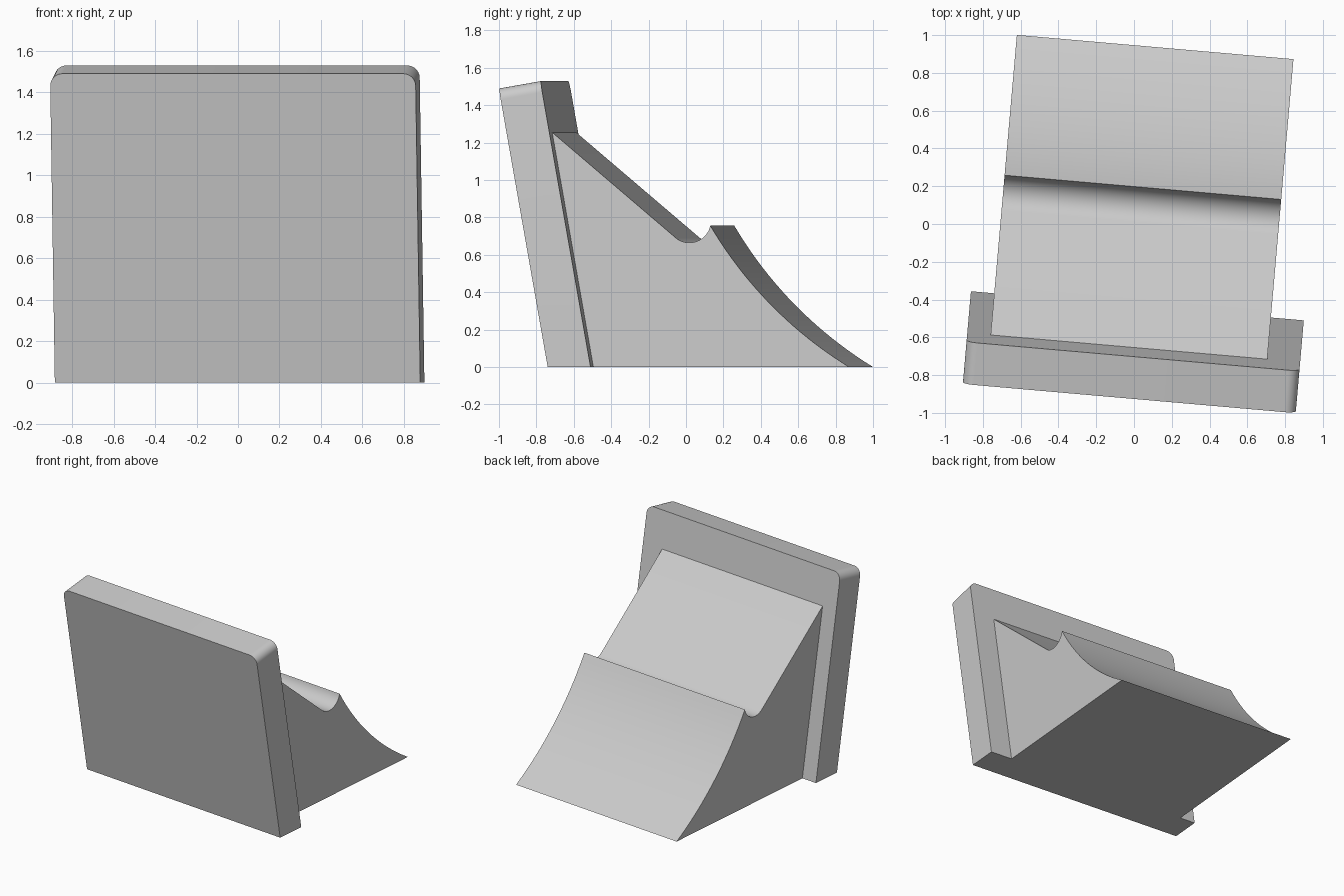
import bpy, bmesh
from math import sin, cos, tan, radians, hypot, atan2
from mathutils import Matrix, Vector

if "Cube" in bpy.data.objects:
    bpy.data.objects.remove(bpy.data.objects["Cube"])

TURN = Matrix.Rotation(radians(-5), 4, 'Z')
LEAN = radians(10)

grey = bpy.data.materials.new("light grey")
grey.use_nodes = True
grey.diffuse_color = (0.6, 0.6, 0.6, 1)
grey.node_tree.nodes["Principled BSDF"].inputs["Base Color"].default_value = (0.6, 0.6, 0.6, 1)


def arc(cx, cy, r, start, end, steps):
    """Points on a circle between two angles in degrees."""
    angles = [radians(start + (end - start) * i / steps) for i in range(steps + 1)]
    return [(cx + r * cos(a), cy + r * sin(a)) for a in angles]


def prism(name, outline, offset, cut=False):
    """Extrude a closed 3D outline, optionally trimmed flat on the ground."""
    bm = bmesh.new()
    face = bm.faces.new([bm.verts.new(p) for p in outline])
    extruded = bmesh.ops.extrude_face_region(bm, geom=[face], use_keep_orig=True)
    moved = [g for g in extruded["geom"] if isinstance(g, bmesh.types.BMVert)]
    bmesh.ops.translate(bm, vec=offset, verts=moved)
    if cut:
        trim = bmesh.ops.bisect_plane(bm, geom=bm.verts[:] + bm.edges[:] + bm.faces[:],
                                      plane_co=(0, 0, 0), plane_no=(0, 0, 1), clear_inner=True)
        rim = [g for g in trim["geom_cut"] if isinstance(g, bmesh.types.BMEdge)]
        bmesh.ops.contextual_create(bm, geom=rim)
    bmesh.ops.recalc_face_normals(bm, faces=bm.faces[:])
    bm.transform(TURN)
    mesh = bpy.data.meshes.new(name)
    bm.to_mesh(mesh)
    bm.free()
    mesh.materials.append(grey)
    obj = bpy.data.objects.new(name, mesh)
    bpy.context.collection.objects.link(obj)
    bpy.ops.object.select_all(action='DESELECT')
    obj.select_set(True)
    bpy.context.view_layer.objects.active = obj
    bpy.ops.object.shade_smooth_by_angle(angle=radians(30))
    return obj


# Leaning front panel with two rounded top corners, trimmed at the ground
left, right, top, r = -0.829, 0.94, 1.513, 0.06
shape = [(left, -0.2), (right, -0.2)]
shape += arc(right - r, top - r, r, 0, 90, 10)
shape += arc(left + r, top - r, r, 90, 180, 10)
up = Vector((0, -sin(LEAN), cos(LEAN)))
normal = Vector((0, cos(LEAN), sin(LEAN)))
prism("front_panel", [Vector((x, -0.66, 0)) + up * s for x, s in shape],
      normal * 0.2265, cut=True)

# Support wedge: sloped rest, rounded groove, ridge and hollow back ramp
side = [(-0.43, 0), (-0.43 - 1.255 * tan(LEAN), 1.255)]
side += arc(0.085, 0.78, 0.115, 230, 348, 16)
x0, z0 = side[-1]
x1, z1 = 0.943, 0.0
half = radians(14)
chord = hypot(x1 - x0, z1 - z0)
radius = chord / 2 / sin(half)
slope = atan2(z1 - z0, x1 - x0)
depth = radius * cos(half)
cx = (x0 + x1) / 2 - sin(slope) * depth
cz = (z0 + z1) / 2 + cos(slope) * depth
start = atan2(z0 - cz, x0 - cx)
end = atan2(z1 - cz, x1 - cx)
if end < start:
    end += radians(360)
side += arc(cx, cz, radius, start * 180 / radians(180), end * 180 / radians(180), 20)[1:]
prism("support_wedge", [(-0.705, y, z) for y, z in side], Vector((1.47, 0, 0)))
